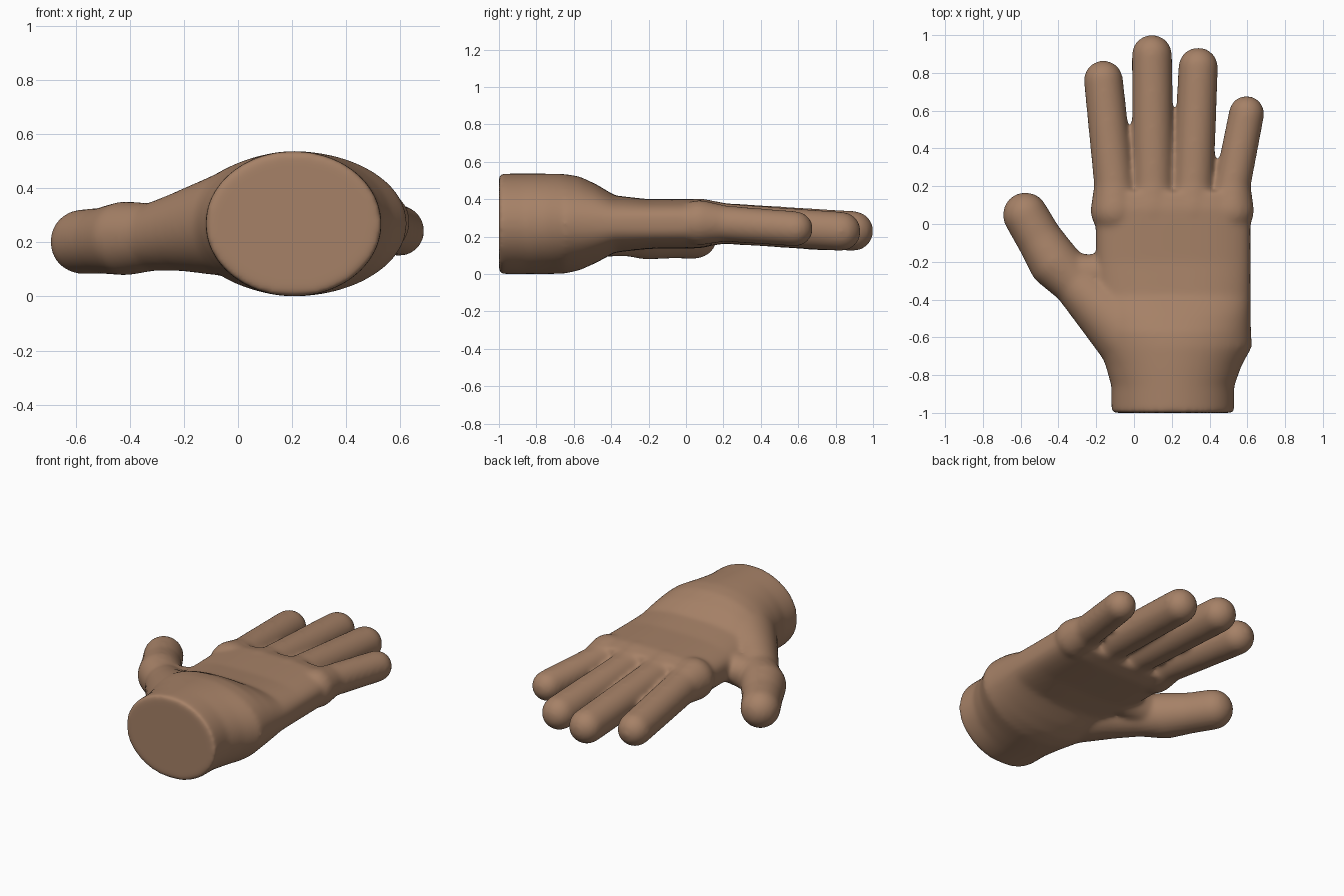
import bpy, bmesh
from math import cos, sin, pi, copysign
from mathutils import Vector, Matrix

if "Cube" in bpy.data.objects:
    bpy.data.objects.remove(bpy.data.objects["Cube"])

body = bmesh.new()


def capsule(a, b):
    """Tapered round-ended segment between two (x, y, z, radius) balls."""
    tmp = bmesh.new()
    for x, y, z, r in (a, b):
        bmesh.ops.create_icosphere(tmp, subdivisions=4, radius=r,
                                   matrix=Matrix.Translation((x, y, z)))
    pts = [v.co.copy() for v in tmp.verts]
    tmp.free()
    verts = [body.verts.new(p) for p in pts]
    res = bmesh.ops.convex_hull(body, input=verts)
    loose = [v for v in verts if v.is_valid and not v.link_faces]
    bmesh.ops.delete(body, geom=loose, context='VERTS')


def chain(points):
    for a, b in zip(points, points[1:]):
        capsule(a, b)


def loft(rows, n=64):
    """Superellipse rings along y: (y, x0, x1, z0, z1, exponent)."""
    rings = []
    for y, x0, x1, z0, z1, e in rows:
        ring = []
        for i in range(n):
            c, s = cos(2 * pi * i / n), sin(2 * pi * i / n)
            x = (x0 + x1) / 2 + (x1 - x0) / 2 * copysign(abs(c) ** (2 / e), c)
            z = (z0 + z1) / 2 + (z1 - z0) / 2 * copysign(abs(s) ** (2 / e), s)
            ring.append(body.verts.new((x, y, z)))
        rings.append(ring)
    for a, b in zip(rings, rings[1:]):
        for i in range(n):
            j = (i + 1) % n
            body.faces.new((a[i], a[j], b[j], b[i]))
    body.faces.new(rings[0])
    body.faces.new(rings[-1])


# wrist and palm
loft([
    (-1.00, -.12, .53, .000, .537, 2),
    (-.86, -.12, .53, .000, .537, 2),
    (-.75, -.15, .57, .000, .537, 2),
    (-.65, -.19, .625, .002, .535, 2),
    (-.57, -.20, .62, .020, .522, 2.1),
    (-.48, -.20, .618, .060, .480, 2.3),
    (-.38, -.20, .618, .115, .420, 2.6),
    (-.20, -.20, .617, .135, .400, 3),
    (.08, -.205, .617, .138, .402, 3),
    (.17, -.20, .61, .160, .380, 3),
])

# fingers: base x, tip x, tip y, tip z, tip radius
for bx, tx, ty, tz, r in [
    (-.100, -.162, .762, .228, .104),
    (.102, .095, .895, .230, .107),
    (.312, .340, .830, .228, .105),
    (.515, .596, .585, .242, .094),
]:
    mx = bx + (tx - bx) * .06
    chain([(bx, .07, .275, min(.130, r + .027)),
           (mx, .20, .270, r + .003),
           (tx, ty, tz, r)])

# thumb
chain([
    (-.575, .048, .202, .120),
    (-.500, -.080, .206, .122),
    (-.420, -.205, .214, .137),
    (-.310, -.310, .220, .125),
    (-.200, -.420, .240, .147),
    (.000, -.600, .270, .200),
])

# web between thumb and palm
capsule((-.36, -.25, .22, .10), (-.10, -.27, .25, .10))

bmesh.ops.recalc_face_normals(body, faces=body.faces[:])
mesh = bpy.data.meshes.new("hand")
body.to_mesh(mesh)
body.free()
hand = bpy.data.objects.new("hand", mesh)
bpy.context.collection.objects.link(hand)

# fuse the parts and soften the joins
fuse = hand.modifiers.new("fuse", 'REMESH')
fuse.mode = 'VOXEL'
fuse.voxel_size = 0.012
fuse.use_smooth_shade = True
soft = hand.modifiers.new("soften", 'SMOOTH')
soft.factor = 0.5
soft.iterations = 22

# skin
skin = bpy.data.materials.new("skin")
skin.diffuse_color = (.38, .22, .135, 1)
skin.use_nodes = True
skin.node_tree.nodes["Principled BSDF"].inputs["Base Color"].default_value = skin.diffuse_color
mesh.materials.append(skin)
